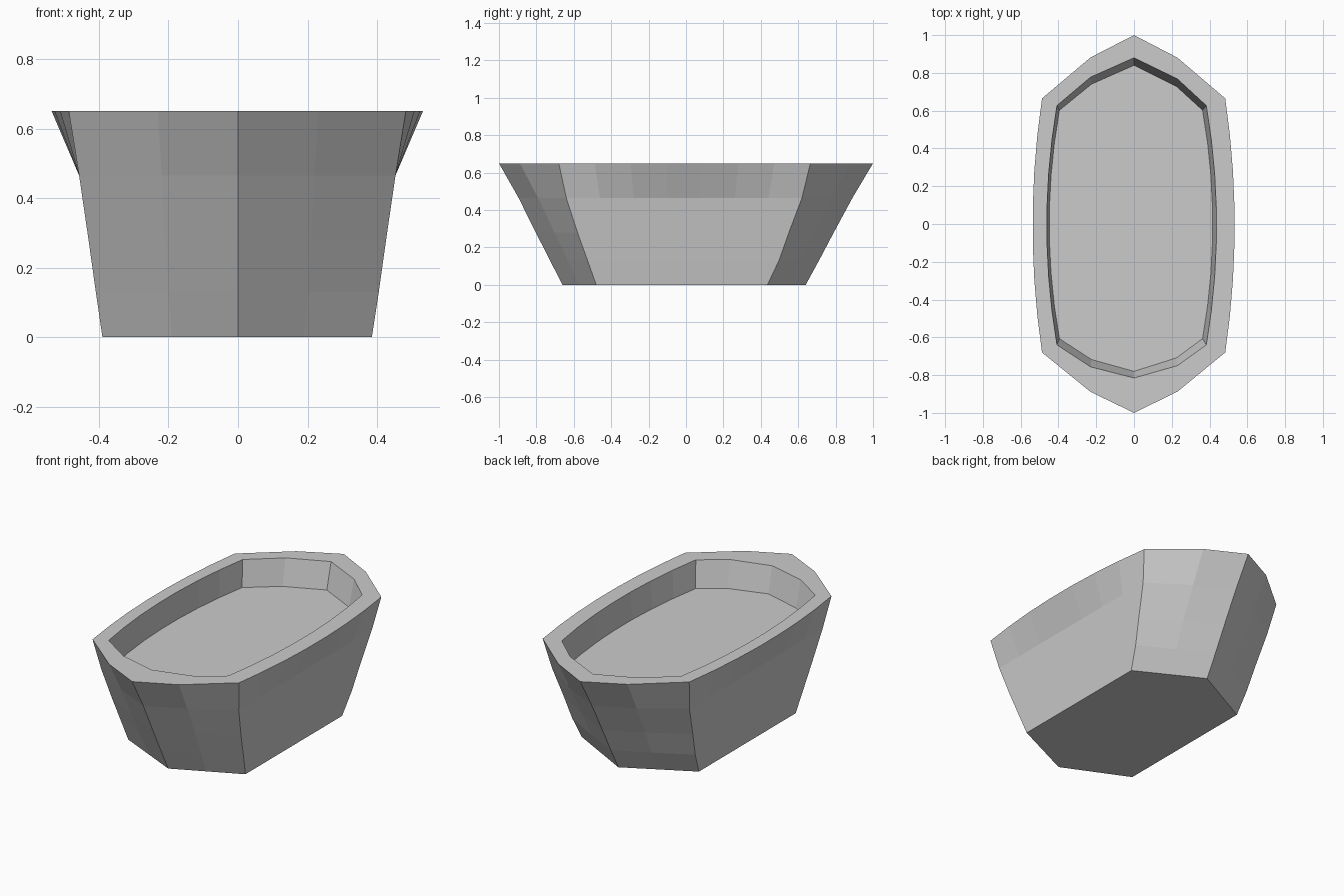
import bpy, bmesh

if "Cube" in bpy.data.objects:
    bpy.data.objects.remove(bpy.data.objects["Cube"])

SIDE_SEGMENTS = 7


def outline(z, front, back, front_corner, back_corner, left, right, mid, side_bulge, end_bulge):
    """Closed plan outline: two pointed ends joined by gently bowed sides."""
    def side(x, ya, yb):
        sign = 1 if x > 0 else -1
        pts = []
        for i in range(SIDE_SEGMENTS + 1):
            t = i / SIDE_SEGMENTS
            bow = side_bulge * (1 - (2 * t - 1) ** 2)
            pts.append((x + sign * bow, ya + (yb - ya) * t, z))
        return pts

    def shoulder(x, tip, corner):
        m = mid if x > 0 else -mid
        t = m / x
        push = end_bulge if tip > 0 else -end_bulge
        return (m, tip + (corner - tip) * t + push, z)

    return ([(0, front, z), shoulder(right, front, front_corner)]
            + side(right, front_corner, back_corner)
            + [shoulder(right, back, back_corner), (0, back, z),
               shoulder(left, back, back_corner)]
            + side(left, back_corner, front_corner)
            + [shoulder(left, front, front_corner)])


# Outer shell from the base up, then over the rim and down into the recess
sections = [
    outline(0.00, -0.66, 0.64, -0.48, 0.435, -0.39, 0.385, 0.19, 0, 0),
    outline(0.13, -0.727, 0.711, -0.526, 0.497, -0.409, 0.405, 0.20, 0, 0.004),
    outline(0.28, -0.803, 0.79, -0.58, 0.55, -0.43, 0.426, 0.21, 0, 0.01),
    outline(0.465, -0.895, 0.89, -0.64, 0.62, -0.457, 0.453, 0.22, 0, 0.02),
    outline(0.65, -1.00, 1.00, -0.68, 0.665, -0.487, 0.483, 0.23, 0.05, 0.04),
    outline(0.65, -0.815, 0.88, -0.64, 0.627, -0.408, 0.383, 0.23, 0.054, 0.04),
    outline(0.495, -0.78, 0.84, -0.607, 0.602, -0.395, 0.363, 0.225, 0.054, 0.036),
]

bm = bmesh.new()
rings = [[bm.verts.new(p) for p in s] for s in sections]
for lower, upper in zip(rings, rings[1:]):
    n = len(lower)
    for i in range(n):
        j = (i + 1) % n
        bm.faces.new((lower[i], lower[j], upper[j], upper[i]))

# Base and recessed floor
bm.faces.new(list(reversed(rings[0])))
bm.faces.new(rings[-1])
bmesh.ops.recalc_face_normals(bm, faces=bm.faces)

mesh = bpy.data.meshes.new("tub")
bm.to_mesh(mesh)
bm.free()
tub = bpy.data.objects.new("tub", mesh)
bpy.context.collection.objects.link(tub)
